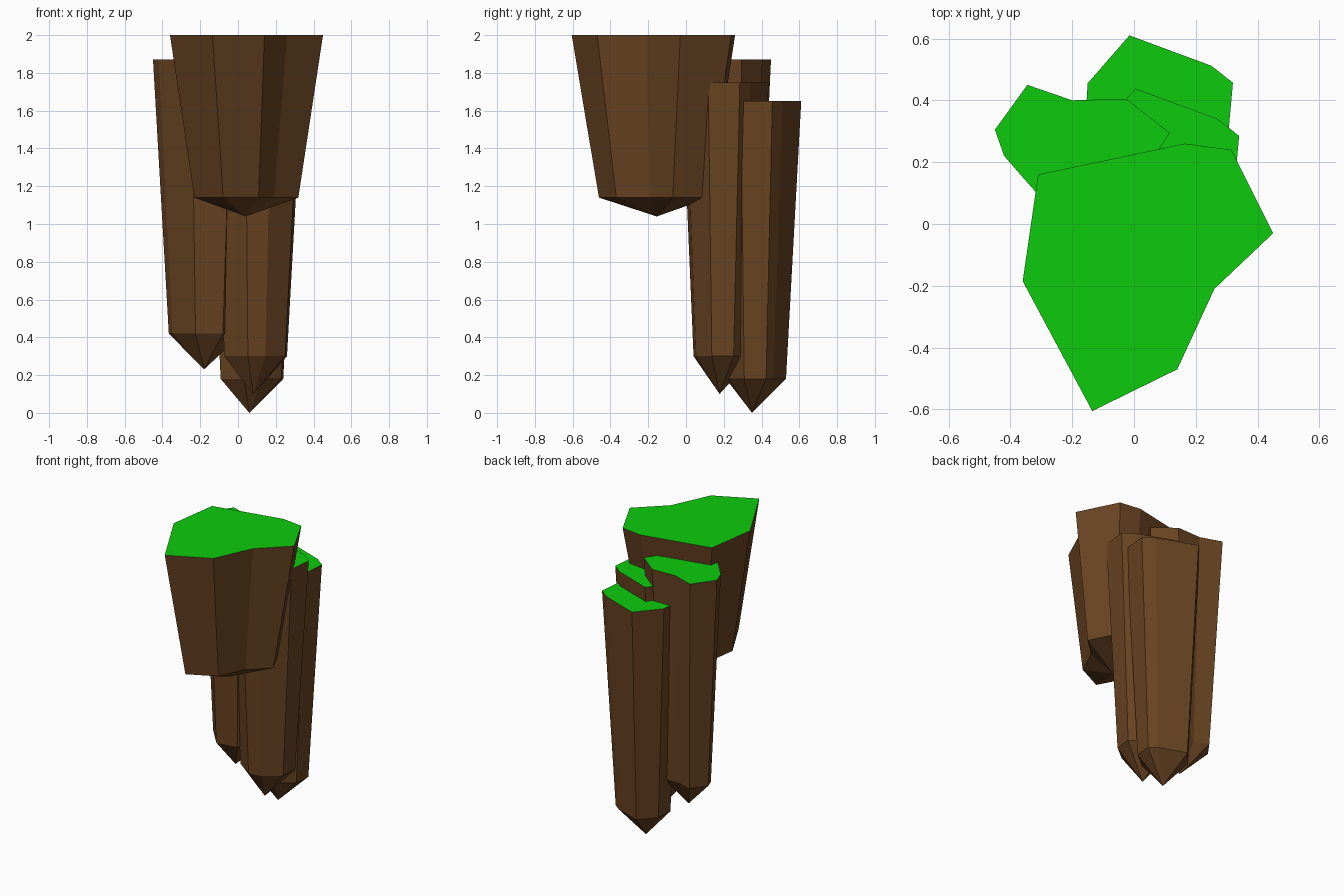
import bpy
import bmesh
from mathutils import Vector

if "Cube" in bpy.data.objects:
    bpy.data.objects.remove(bpy.data.objects["Cube"], do_unlink=True)


def make_material(name, color):
    mat = bpy.data.materials.new(name)
    mat.use_nodes = True
    mat.diffuse_color = color
    mat.node_tree.nodes["Principled BSDF"].inputs["Base Color"].default_value = color
    return mat


rock = make_material("brown rock", (0.14, 0.057, 0.016, 1))
grass = make_material("green grass", (0.004, 0.6, 0.004, 1))


def rock_pillar(name, outline, center, top, rim, tip, taper=0.69):
    """Flat grassy top, tapering sides and a pointed underside."""
    c = Vector(center)
    bm = bmesh.new()
    upper, lower = [], []
    for point in outline:
        p = Vector(point)
        q = c + (p - c) * taper
        upper.append(bm.verts.new((p.x, p.y, top)))
        lower.append(bm.verts.new((q.x, q.y, rim)))
    apex = bm.verts.new((c.x, c.y, tip))
    cap = bm.faces.new(upper)
    for i in range(len(outline)):
        j = (i + 1) % len(outline)
        bm.faces.new((upper[i], lower[i], lower[j], upper[j]))
        bm.faces.new((lower[i], apex, lower[j]))
    cap.material_index = 1
    bmesh.ops.recalc_face_normals(bm, faces=bm.faces)
    mesh = bpy.data.meshes.new(name)
    bm.to_mesh(mesh)
    bm.free()
    mesh.materials.append(rock)
    mesh.materials.append(grass)
    obj = bpy.data.objects.new(name, mesh)
    bpy.context.collection.objects.link(obj)
    return obj


# Wide main rock at the front
rock_pillar("main_rock",
            [(-0.31, 0.16), (0.165, 0.26), (0.315, 0.24), (0.45, -0.03),
             (0.26, -0.21), (0.14, -0.47), (-0.135, -0.605), (-0.36, -0.185)],
            (0.042, -0.155), 2.0, 1.14, 1.04, 0.68)

# Tall pillar behind it
rock_pillar("tall_pillar",
            [(-0.45, 0.305), (-0.345, 0.45), (-0.2, 0.4), (-0.025, 0.405),
             (0.115, 0.295), (-0.035, 0.05), (-0.245, 0.02), (-0.42, 0.22)],
            (-0.18, 0.23), 1.87, 0.42, 0.23)

# Two slender pillars sharing one outline
slender = [(-0.075, 0.26), (0.19, 0.162), (0.26, 0.107), (0.245, -0.06),
           (0.095, -0.18), (-0.04, -0.2), (-0.22, -0.07), (-0.21, 0.105)]
for name, (x, y), top, rim, tip in (
        ("middle_pillar", (0.08, 0.178), 1.75, 0.30, 0.10),
        ("back_pillar", (0.06, 0.35), 1.65, 0.18, 0.0)):
    rock_pillar(name, [(x + u, y + v) for u, v in slender], (x, y), top, rim, tip)
